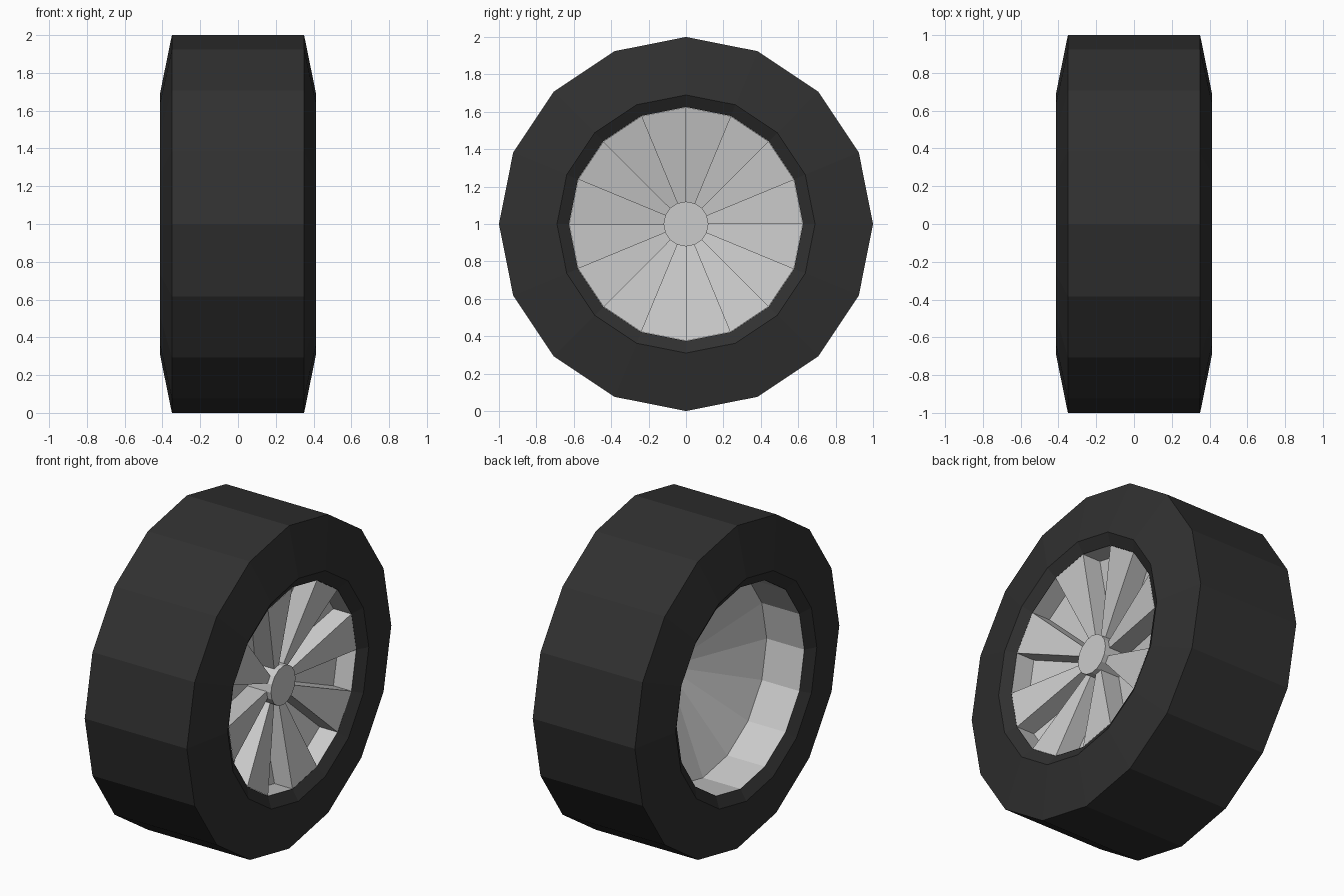
import bpy, bmesh
from math import cos, sin, pi

if "Cube" in bpy.data.objects:
    bpy.data.objects.remove(bpy.data.objects["Cube"])

N = 16            # sides of the wheel
R = 0.625         # rim radius
H = 0.12          # hub radius


def pt(x, r, i):
    a = 2 * pi * i / N
    return (x, r * cos(a), r * sin(a))


def face(bm, pts):
    return bm.faces.new([bm.verts.new(p) for p in pts])


def strip(bm, profile, i):
    """One sector of a revolved (x, radius) profile."""
    for (x0, r0), (x1, r1) in zip(profile, profile[1:]):
        pts = [pt(x0, r0, i), pt(x0, r0, i + 1)]
        if r1 > 0:
            pts.append(pt(x1, r1, i + 1))
        pts.append(pt(x1, r1, i))
        face(bm, pts)


def finish(bm, name, color=None):
    bmesh.ops.remove_doubles(bm, verts=bm.verts, dist=1e-4)
    bmesh.ops.recalc_face_normals(bm, faces=bm.faces)
    me = bpy.data.meshes.new(name)
    bm.to_mesh(me)
    bm.free()
    ob = bpy.data.objects.new(name, me)
    bpy.context.collection.objects.link(ob)
    if color:
        mat = bpy.data.materials.new(name + "_material")
        mat.diffuse_color = color
        mat.use_nodes = True
        mat.node_tree.nodes["Principled BSDF"].inputs["Base Color"].default_value = mat.diffuse_color
        me.materials.append(mat)
    return ob


# Tyre: tread, side walls and inner lips
bm = bmesh.new()
half = [(0.35, 1.0), (0.413, 0.69), (0.373, R)]
tyre_profile = [(-x, r) for x, r in reversed(half)] + half
for i in range(N):
    strip(bm, tyre_profile + [tyre_profile[0]], i)
finish(bm, "tyre", (0.03, 0.03, 0.03, 1))

# Rim: eight raised spokes alternating with recessed pockets, dished back
FRONT, FLOOR = 0.373, 0.25       # at the rim
S_HUB, F_HUB = 0.28, 0.15        # at the hub
RO = R - 0.001
bm = bmesh.new()
back = [(-FRONT, RO), (-0.116, RO), (0.13, 0)]
for i in range(N):
    if i % 2 == 0:
        front = [(S_HUB, H), (FRONT, RO), (-FRONT, RO)]
        for k in (i, i + 1):     # spoke side walls
            face(bm, [pt(FRONT, RO, k), pt(FLOOR, RO, k),
                      pt(F_HUB, H, k), pt(S_HUB, H, k)])
        strip(bm, [(S_HUB, H), (FRONT, RO)], i)
    else:
        strip(bm, [(S_HUB, H), (F_HUB, H), (FLOOR, RO), (FRONT, RO)], i)
    strip(bm, back, i)
finish(bm, "spoked_rim")

# Hub cap
bm = bmesh.new()
for i in range(N):
    strip(bm, [(0.2, H), (0.31, H)], i)
face(bm, [pt(0.31, H, i) for i in range(N)])
face(bm, [pt(0.2, H, i) for i in range(N)])
bmesh.ops.translate(bm, verts=bm.verts, vec=(0, 0, 0))
finish(bm, "hub_cap")

# Stand the wheel on the ground
for ob in bpy.context.collection.objects:
    ob.location.z = 1.0
